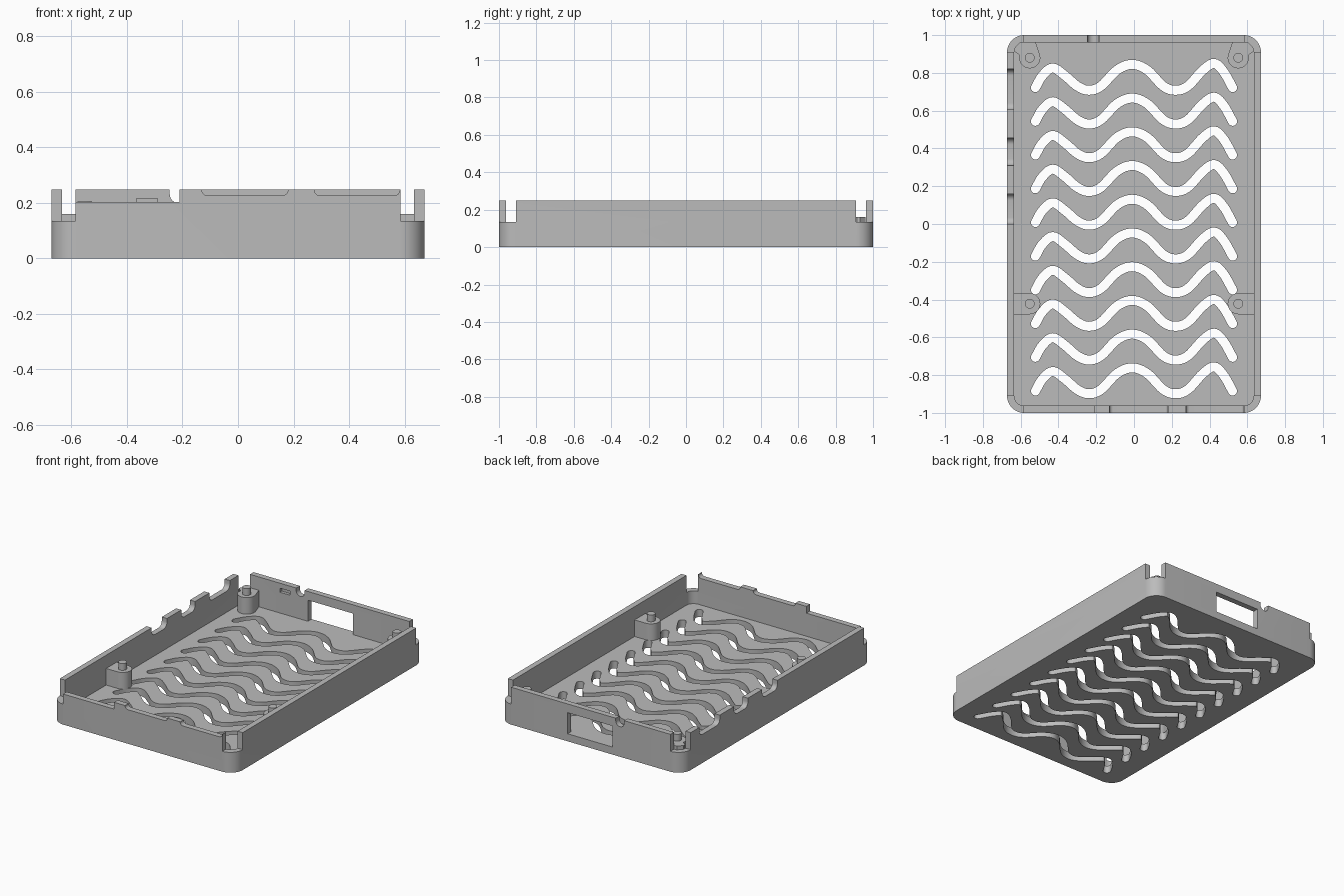
import bpy, bmesh, math
from mathutils import Vector

cube = bpy.data.objects.get("Cube")
if cube:
    bpy.data.objects.remove(cube, do_unlink=True)

W, D, H = 0.672, 1.0, 0.248      # half width, half depth, height
WALL, FLOOR = 0.038, 0.05

grey = bpy.data.materials.new("plain grey")
grey.use_nodes = True
colour = (0.5, 0.5, 0.5, 1)
grey.diffuse_color = colour
grey.node_tree.nodes["Principled BSDF"].inputs["Base Color"].default_value = colour


def prism(name, outline, lo, hi, axis="z"):
    """Extrude a 2D outline along one axis from lo to hi."""
    place = {"z": lambda a, b, h: (a, b, h),
             "y": lambda a, b, h: (a, h, b),
             "x": lambda a, b, h: (h, a, b)}[axis]
    bm = bmesh.new()
    low = [bm.verts.new(place(a, b, lo)) for a, b in outline]
    high = [bm.verts.new(place(a, b, hi)) for a, b in outline]
    bm.faces.new(low)
    bm.faces.new(high)
    n = len(low)
    for i in range(n):
        j = (i + 1) % n
        bm.faces.new((low[i], low[j], high[j], high[i]))
    bmesh.ops.recalc_face_normals(bm, faces=bm.faces)
    mesh = bpy.data.meshes.new(name)
    bm.to_mesh(mesh)
    bm.free()
    mesh.materials.append(grey)
    obj = bpy.data.objects.new(name, mesh)
    bpy.context.collection.objects.link(obj)
    return obj


def arc(cx, cy, r, start, end, n):
    return [(cx + r * math.cos(math.radians(start + (end - start) * i / n)),
             cy + r * math.sin(math.radians(start + (end - start) * i / n)))
            for i in range(n + 1)]


def rounded(a0, a1, b0, b1, r=0.0, n=8):
    if r == 0:
        return [(a0, b0), (a1, b0), (a1, b1), (a0, b1)]
    return (arc(a1 - r, b1 - r, r, 0, 90, n) + arc(a0 + r, b1 - r, r, 90, 180, n)
            + arc(a0 + r, b0 + r, r, 180, 270, n) + arc(a1 - r, b0 + r, r, 270, 360, n))


def activate(obj):
    bpy.ops.object.select_all(action="DESELECT")
    obj.select_set(True)
    bpy.context.view_layer.objects.active = obj


def cut(target, cutter):
    activate(target)
    mod = target.modifiers.new("cut", "BOOLEAN")
    mod.operation = "DIFFERENCE"
    mod.solver = "EXACT"
    mod.object = cutter
    bpy.ops.object.modifier_apply(modifier=mod.name)
    bpy.data.objects.remove(cutter, do_unlink=True)


def smooth(obj):
    activate(obj)
    bpy.ops.object.shade_smooth_by_angle(angle=math.radians(30))


def spline(points, steps=6):
    """Catmull-Rom curve through the points."""
    p = [Vector(q) for q in points]
    p = [2 * p[0] - p[1]] + p + [2 * p[-1] - p[-2]]
    out = []
    for a, b, c, d in zip(p, p[1:], p[2:], p[3:]):
        for i in range(steps):
            t = i / steps
            out.append(0.5 * (2 * b + (c - a) * t + (2 * a - 5 * b + 4 * c - d) * t ** 2
                              + (3 * b - a - 3 * c + d) * t ** 3))
    return out + [p[-2]]


def ribbon(path, r):
    """Outline of a constant-width band with round ends."""
    left, right = [], []
    for i, q in enumerate(path):
        t = (path[min(i + 1, len(path) - 1)] - path[max(i - 1, 0)]).normalized()
        side = Vector((-t.y, t.x)) * r
        left.append(tuple(q + side))
        right.append(tuple(q - side))

    def cap(q, direction):
        a = math.degrees(math.atan2(direction.y, direction.x))
        return arc(q.x, q.y, r, a - 90, a + 90, 8)[1:-1]
    tail = cap(path[-1], path[-1] - path[-2])
    head = cap(path[0], path[0] - path[1])
    return right + tail + left[::-1] + head


# Tray shell
tray = prism("tray", rounded(-W, W, -D, D, 0.09, 12), 0, H)
cut(tray, prism("cavity", rounded(WALL - W, W - WALL, WALL - D, D - WALL, 0.052, 10), FLOOR, 1))

# Wavy vent slots in the floor
wave = spline([(-.522, .722), (-.485, .785), (-.43, .826), (-.365, .785), (-.3, .73),
               (-.24, .708), (-.175, .73), (-.09, .815), (-.01, .845), (.07, .815),
               (.155, .73), (.22, .708), (.285, .73), (.365, .815), (.425, .85),
               (.475, .805), (.522, .722)])
for row in range(10):
    shift = Vector((0, -0.1785 * row))
    cut(tray, prism("slot", ribbon([q + shift for q in wave], 0.024), -0.1, FLOOR + 0.03))

# Lowered corners
for sx in (-1, 1):
    for sy in (-1, 1):
        xs, ys = sorted((sx * 0.585, sx * 0.8)), sorted((sy * 0.91, sy * 1.1))
        cut(tray, prism("corner", rounded(*xs, *ys), 0.135, 0.5))

# Front rim: one long step and two shallow scallops
cut(tray, prism("step", rounded(-.59, -.21, .203, .4), -1.1, -.94, "y"))
for x0, x1 in ((-.13, .18), (.275, .583)):
    cut(tray, prism("scallop", rounded(x0, x1, .226, .4, .02), -1.1, -.94, "y"))

# Rounded connector openings on the right rim
for y0, y1 in ((0, .16), (.31, .455), (.605, .82)):
    cut(tray, prism("opening", rounded(y0, y1, .19, .4, .035), -.75, -.6, "x"))

# Back wall: window, cable notch, blind latch recess
cut(tray, prism("window", rounded(-.16, .17, FLOOR, .19), .93, 1.1, "y"))
cut(tray, prism("notch", rounded(-.246, -.184, .2, .4, .03), .93, 1.1, "y"))
cut(tray, prism("latch_recess", rounded(-.365, -.29, .188, .215), .93, .982, "y"))
smooth(tray)

# Standoffs with locating pins
for side, s in (("left", 1), ("right", -1)):
    x = 0.552
    front = arc(x, -.422, .056, 90, 270, 16) + [(W - .02, -.478), (W - .02, -.366)]
    back = (arc(x, .88, .056, 165, 375, 20)
            + [(.634, .915), (.634, .93), (.605, .961), (.52, .961)])
    for end, shape, y in (("front", front, -.422), ("back", back, .88)):
        post = prism(f"{end}_{side}_standoff", [(s * a, b) for a, b in shape], FLOOR - .005, .16)
        pin = prism(f"{end}_{side}_pin", arc(s * x, y, .026, 0, 345, 23), .155, .205)
        smooth(post)
        smooth(pin)
